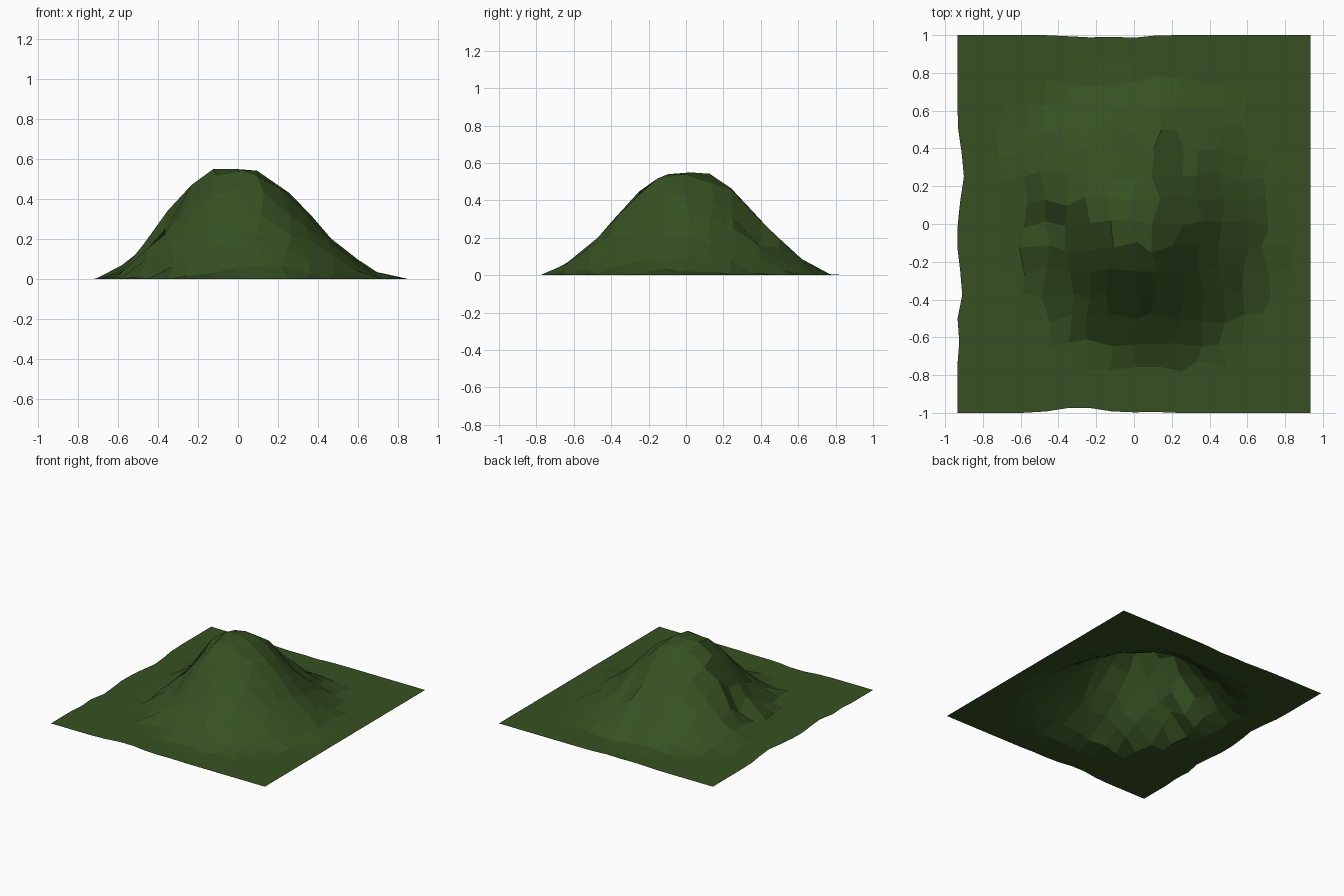
import bpy, bmesh, math, random

if "Cube" in bpy.data.objects:
    bpy.data.objects.remove(bpy.data.objects["Cube"])

random.seed(11)
HX, HY, N = 0.935, 1.0, 16

# Hill profile: (fraction of foot radius, height)
PROFILE = [(0, .548), (.16, .54), (.25, .508), (.36, .43), (.46, .345), (.57, .24),
           (.70, .145), (.82, .07), (.93, .014), (1, 0)]
# Foot radius every 30 degrees, counter-clockwise from +x
FOOT = [.82, .79, .84, .76, .80, .73, .62, .60, .68, .74, .84, .82]
# Gullies: x, y, direction (degrees), half length, half width, depth
GULLIES = [(-.47, .04, 160, .14, .07, .08), (.27, .43, 80, .16, .06, .05),
           (-.29, -.24, 80, .13, .06, .045)]
# Ridges use the same layout with negative depth
RIDGES = [(-.42, .17, 160, .18, .07, -.03), (.14, .45, 80, .15, .06, -.015)]
# Inward dents of the outer border: position along the edge, width, depth
LEFT_DENTS = [(.27, .16, .035), (-.33, .09, .033), (-.62, .04, .01)]
FRONT_DENTS = [(-.29, .15, .03), (.08, .08, .006)]
BACK_DENTS = [(-.02, .1, .014), (-.25, .12, .012)]


def lerp_table(t):
    for (a, za), (b, zb) in zip(PROFILE, PROFILE[1:]):
        if t <= b:
            return za + (zb - za) * (t - a) / (b - a)
    return 0.0


def height(x, y):
    dx = x + .04
    ang = math.degrees(math.atan2(y, dx)) % 360 / 30
    i = int(ang) % 12
    f = ang - int(ang)
    foot = FOOT[i] * (1 - f) + FOOT[(i + 1) % 12] * f
    z = lerp_table(math.hypot(dx, y) / foot)
    if z <= 0:
        return 0.0
    fade = min(1, z / .1)
    for gx, gy, d, hl, hw, depth in GULLIES + RIDGES:
        c, s = math.cos(math.radians(d)), math.sin(math.radians(d))
        u = ((x - gx) * c + (y - gy) * s) / hl
        v = (-(x - gx) * s + (y - gy) * c) / hw
        z -= fade * depth * math.exp(-u * u - v * v)
    return min(.55, max(0.0, z + fade * random.uniform(-.008, .008)))


def dent(p, dents):
    return sum(d * math.exp(-((p - c) / w) ** 2) for c, w, d in dents)


# Grid of quads raised into the hill, with irregular vertex spacing
bm = bmesh.new()
rows = []
for j in range(N + 1):
    row = []
    for i in range(N + 1):
        x, y = HX * (2 * i / N - 1), HY * (2 * j / N - 1)
        if 0 < i < N and 0 < j < N:
            x += random.uniform(-.03, .03)
            y += random.uniform(-.03, .03)
        elif i == 0 and 0 < j < N:
            x += dent(y, LEFT_DENTS)
        elif j == 0 and 0 < i < N:
            y += dent(x, FRONT_DENTS)
        elif j == N and 0 < i < N:
            y -= dent(x, BACK_DENTS)
        row.append(bm.verts.new((x, y, height(x, y))))
    rows.append(row)
for j in range(N):
    for i in range(N):
        bm.faces.new((rows[j][i], rows[j][i + 1], rows[j + 1][i + 1], rows[j + 1][i]))

mesh = bpy.data.meshes.new("grassy_hill")
bm.to_mesh(mesh)
bm.free()
hill = bpy.data.objects.new("grassy_hill", mesh)
bpy.context.collection.objects.link(hill)

# Grass colour
mat = bpy.data.materials.new("grass")
mat.diffuse_color = (.038, .083, .016, 1)
mat.use_nodes = True
mat.node_tree.nodes["Principled BSDF"].inputs["Base Color"].default_value = mat.diffuse_color
mesh.materials.append(mat)
